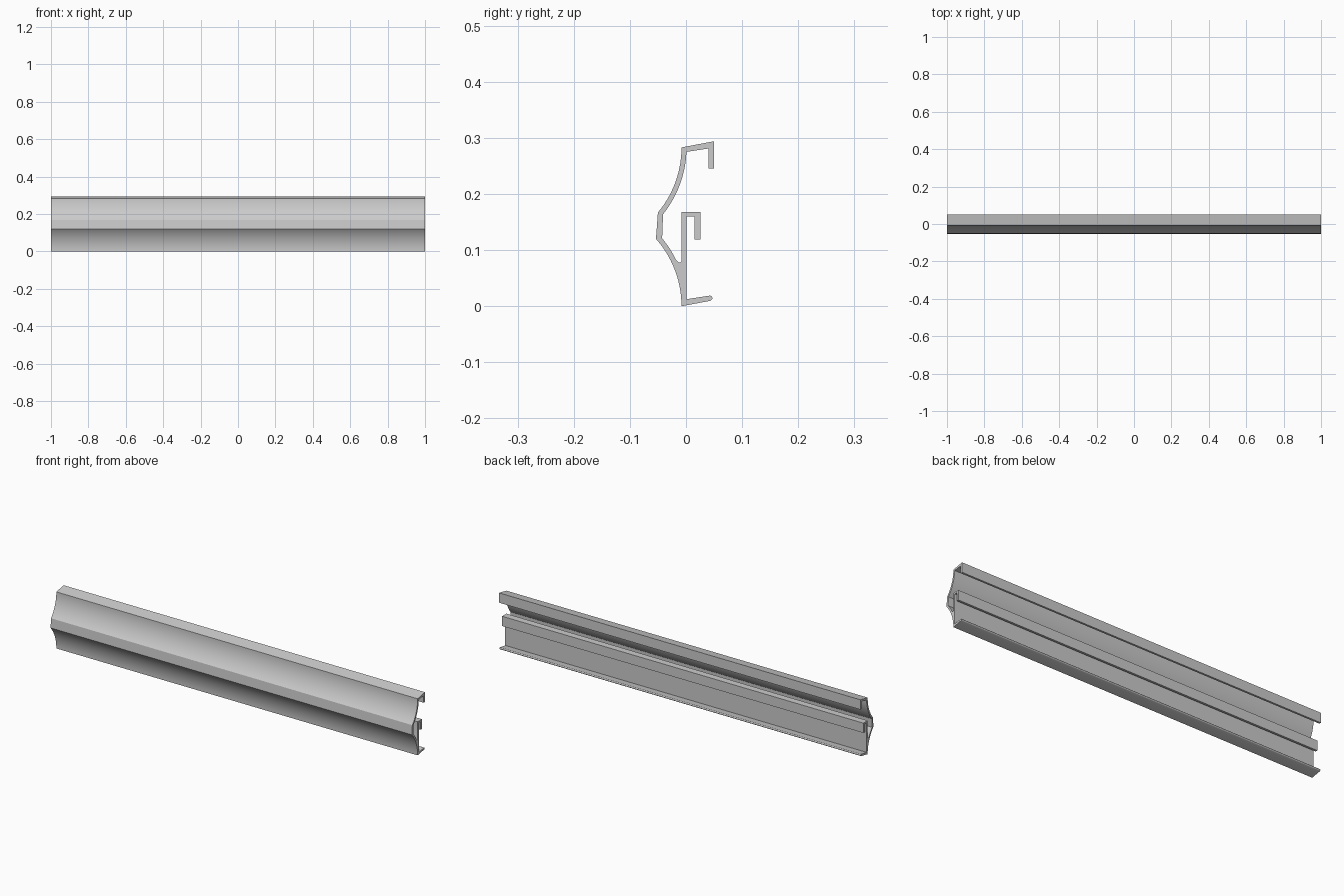
import bpy, bmesh
from math import sin, cos, asin, radians

if "Cube" in bpy.data.objects:
    bpy.data.objects.remove(bpy.data.objects["Cube"])

CY = -0.189          # shared y of both arc centres
R_OUT, R_IN = 0.181, 0.190
Z_TOP = 0.283


def arc(r, zc, z0, z1, n=14):
    """Points (y, z) on a circle round (CY, zc), from height z0 to z1."""
    a0, a1 = asin((z0 - zc) / r), asin((z1 - zc) / r)
    return [(CY + r * cos(a0 + (a1 - a0) * i / n),
             zc + r * sin(a0 + (a1 - a0) * i / n)) for i in range(n + 1)]


def round_between(cy, cz, r, start, end, n=6):
    """Small rounded corner."""
    return [(cy + r * cos(radians(start + (end - start) * i / n)),
             cz + r * sin(radians(start + (end - start) * i / n))) for i in range(n + 1)]


# bottom lip with a rounded tip
profile = [(-0.008, 0.0), (0.043, 0.0095)]
profile += round_between(0.0425, 0.0145, 0.0045, -60, 80)
profile += [(0.040, 0.0185), (0.001, 0.0125)]
# back plate and its hook
profile += [(0.001, 0.160), (0.015, 0.160), (0.015, 0.119), (0.026, 0.119),
            (0.026, 0.168), (-0.008, 0.168)]
# rounded root where plate and front wall meet
profile += round_between(-0.0117, 0.0815, 0.0037, 0, -155)
# inside of the front wall
profile += arc(R_IN, 0.0, 0.083, 0.121)
profile += arc(R_IN, Z_TOP, 0.164, 0.275)
# top flange and its hook
profile += [(0.040, 0.281), (0.040, 0.245), (0.050, 0.245), (0.050, 0.294), (-0.008, Z_TOP)]
# outside of the front wall
profile += arc(R_OUT, Z_TOP, Z_TOP, 0.167)[1:]
profile += arc(R_OUT, 0.0, 0.120, 0.0)[:-1]

# sweep the section along x
bm = bmesh.new()
face = bm.faces.new([bm.verts.new((-1, y, z)) for y, z in profile])
swept = bmesh.ops.extrude_face_region(bm, geom=[face], use_keep_orig=True)
bmesh.ops.translate(bm, vec=(2, 0, 0),
                    verts=[v for v in swept["geom"] if isinstance(v, bmesh.types.BMVert)])
bmesh.ops.recalc_face_normals(bm, faces=bm.faces)
mesh = bpy.data.meshes.new("extruded_rail")
bm.to_mesh(mesh)
bm.free()

rail = bpy.data.objects.new("extruded_rail", mesh)
bpy.context.collection.objects.link(rail)
bpy.context.view_layer.objects.active = rail
rail.select_set(True)
bpy.ops.object.shade_smooth_by_angle(angle=radians(25))
